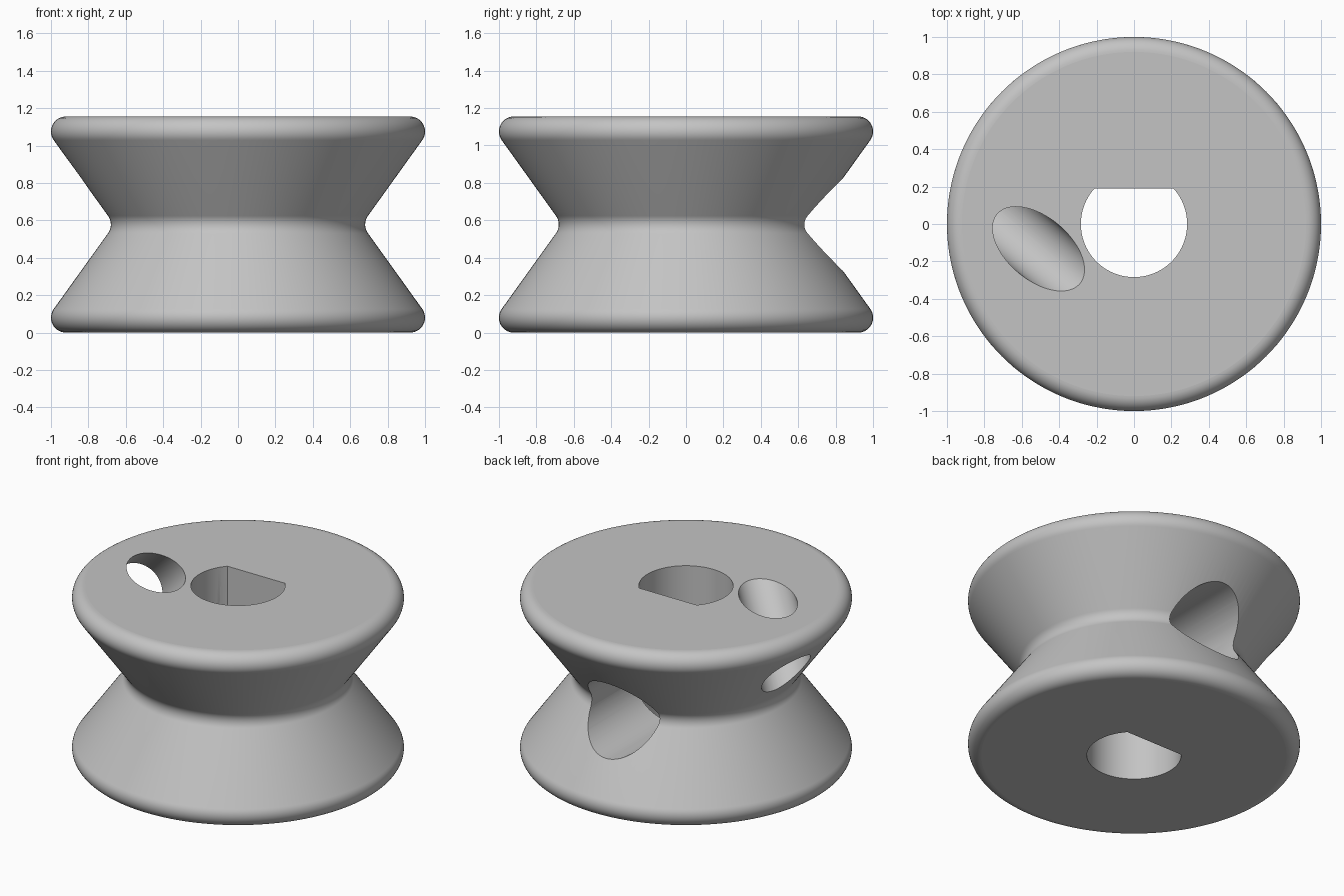
import bpy, bmesh, math
from mathutils import Vector, Matrix

cube = bpy.data.objects.get("Cube")
if cube:
    bpy.data.objects.remove(cube, do_unlink=True)

HEIGHT = 1.155
MID = HEIGHT / 2
SIDES = 144
FILLET = 0.08
SLOPE = math.radians(36)      # how far the groove walls lean past vertical

grey = bpy.data.materials.new("plain_grey")
grey.use_nodes = True
grey.diffuse_color = (0.55, 0.55, 0.55, 1)
grey.node_tree.nodes["Principled BSDF"].inputs["Base Color"].default_value = (0.55, 0.55, 0.55, 1)


def make_object(name, bm):
    bmesh.ops.recalc_face_normals(bm, faces=bm.faces)
    mesh = bpy.data.meshes.new(name)
    bm.to_mesh(mesh)
    bm.free()
    mesh.materials.append(grey)
    obj = bpy.data.objects.new(name, mesh)
    bpy.context.collection.objects.link(obj)
    return obj


def arc(cx, cz, start, end, steps):
    angles = [start + (end - start) * i / steps for i in range(steps + 1)]
    return [(cx + FILLET * math.cos(a), cz + FILLET * math.sin(a)) for a in angles]


def rod(name, radius, start, end):
    start, end = Vector(start), Vector(end)
    axis = end - start
    turn = axis.to_track_quat('Z', 'Y').to_matrix().to_4x4()
    bm = bmesh.new()
    bmesh.ops.create_cone(bm, cap_ends=True, segments=96, radius1=radius, radius2=radius,
                          depth=axis.length,
                          matrix=Matrix.Translation((start + end) / 2) @ turn)
    return bm


# Spool body: rounded rims and a filleted V groove, lathed around z
upper = arc(1 - FILLET, HEIGHT - FILLET, math.pi / 2, -SLOPE, 14)
upper += arc(0.68 + FILLET, MID, math.pi - SLOPE, math.pi, 6)
profile = upper + [(r, HEIGHT - z) for r, z in reversed(upper[:-1])]
bm = bmesh.new()
rings = []
for r, z in profile:
    turns = [2 * math.pi * i / SIDES for i in range(SIDES)]
    rings.append([bm.verts.new((r * math.cos(t), r * math.sin(t), z)) for t in turns])
for a, b in zip(rings, rings[1:]):
    for i in range(SIDES):
        j = (i + 1) % SIDES
        bm.faces.new((a[i], a[j], b[j], b[i]))
bm.faces.new(rings[0])
bm.faces.new(rings[-1])
spool = make_object("spool_body", bm)

# D-shaped shaft bore: a rod with one side sliced flat
bore = rod("shaft_bore", 0.284, (0, 0, -0.3), (0, 0, HEIGHT + 0.3))
cut = bmesh.ops.bisect_plane(bore, geom=bore.verts[:] + bore.edges[:] + bore.faces[:],
                             plane_co=(0, 0.19, 0), plane_no=(0, 1, 0), clear_outer=True)
bmesh.ops.holes_fill(bore, edges=[e for e in bore.edges if e.is_boundary])

# Set screw hole from the back into the bore
screw = rod("set_screw_hole", 0.25, (0, 0, MID), (0, 1.3, MID))

# Slanted cord hole from the top face out through the groove wall
mouth = Vector((-0.51, -0.133, HEIGHT))
lean = Vector((-0.766, 0.643, -0.71))
cord = rod("cord_hole", 0.167, mouth - lean * 0.8, mouth + lean * 0.9)

bpy.context.view_layer.objects.active = spool
for name, cutter_bm in (("shaft_bore", bore), ("set_screw_hole", screw), ("cord_hole", cord)):
    cutter = make_object(name, cutter_bm)
    cutter.hide_render = True
    mod = spool.modifiers.new(name, 'BOOLEAN')
    mod.operation = 'DIFFERENCE'
    mod.solver = 'EXACT'
    mod.object = cutter
    bpy.ops.object.modifier_apply(modifier=name)
    bpy.data.objects.remove(cutter, do_unlink=True)

# Smooth curved walls, flat end faces
bpy.ops.object.select_all(action='DESELECT')
spool.select_set(True)
bpy.ops.object.shade_smooth_by_angle(angle=math.radians(30))
for face in spool.data.polygons:
    if abs(face.normal.z) > 0.999 or face.normal.y < -0.9999 and abs(face.center.y - 0.19) < 0.01:
        face.use_smooth = False
